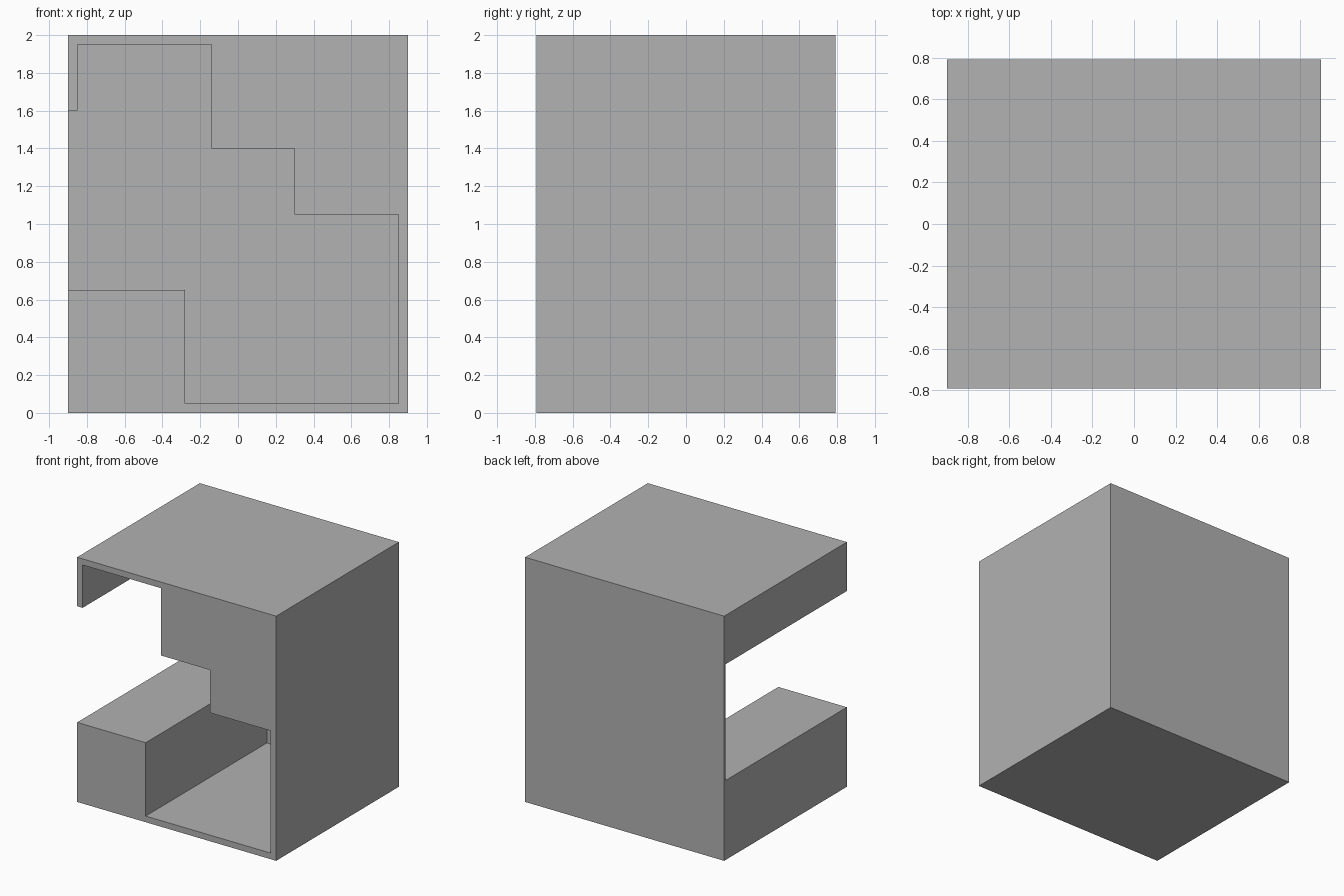
import bpy
import bmesh

if "Cube" in bpy.data.objects:
    bpy.data.objects.remove(bpy.data.objects["Cube"], do_unlink=True)

W, D, H = 0.9, 0.7925, 2.0   # half width, half depth, height
WALL = 0.05                  # side, floor and ceiling thickness
BACK = 0.02                  # back panel thickness
OUT = W + 0.2                # how far the cutter sticks out

grey = bpy.data.materials.new("plain grey")
grey.use_nodes = True
colour = (0.445, 0.445, 0.445, 1)
grey.diffuse_color = colour
grey.node_tree.nodes["Principled BSDF"].inputs["Base Color"].default_value = colour


def prism(name, profile, y0, y1):
    """Extrude an (x, z) outline from y0 to y1."""
    bm = bmesh.new()
    face = bm.faces.new([bm.verts.new((x, y0, z)) for x, z in profile])
    ext = bmesh.ops.extrude_face_region(bm, geom=[face])
    moved = [v for v in ext["geom"] if isinstance(v, bmesh.types.BMVert)]
    bmesh.ops.translate(bm, verts=moved, vec=(0, y1 - y0, 0))
    bmesh.ops.recalc_face_normals(bm, faces=bm.faces)
    mesh = bpy.data.meshes.new(name)
    bm.to_mesh(mesh)
    bm.free()
    mesh.materials.append(grey)
    obj = bpy.data.objects.new(name, mesh)
    bpy.context.collection.objects.link(obj)
    return obj


# Outer block
block = prism("stepped_block", [(-W, 0), (W, 0), (W, H), (-W, H)], -D, D)

# Stepped cavity, open to the front and to one side
cavity = prism("cavity_cutter", [
    (-OUT, 0.65), (-0.28, 0.65), (-0.28, WALL), (W - WALL, WALL),
    (W - WALL, 1.05), (0.3, 1.05), (0.3, 1.4), (-0.14, 1.4),
    (-0.14, H - WALL), (-W + WALL, H - WALL), (-W + WALL, 1.6), (-OUT, 1.6),
], -D - 0.2, D - BACK)
cavity.hide_render = True

cut = block.modifiers.new("cavity", "BOOLEAN")
cut.operation = "DIFFERENCE"
cut.solver = "EXACT"
cut.object = cavity
bpy.context.view_layer.objects.active = block
bpy.ops.object.modifier_apply(modifier=cut.name)
bpy.data.objects.remove(cavity, do_unlink=True)
